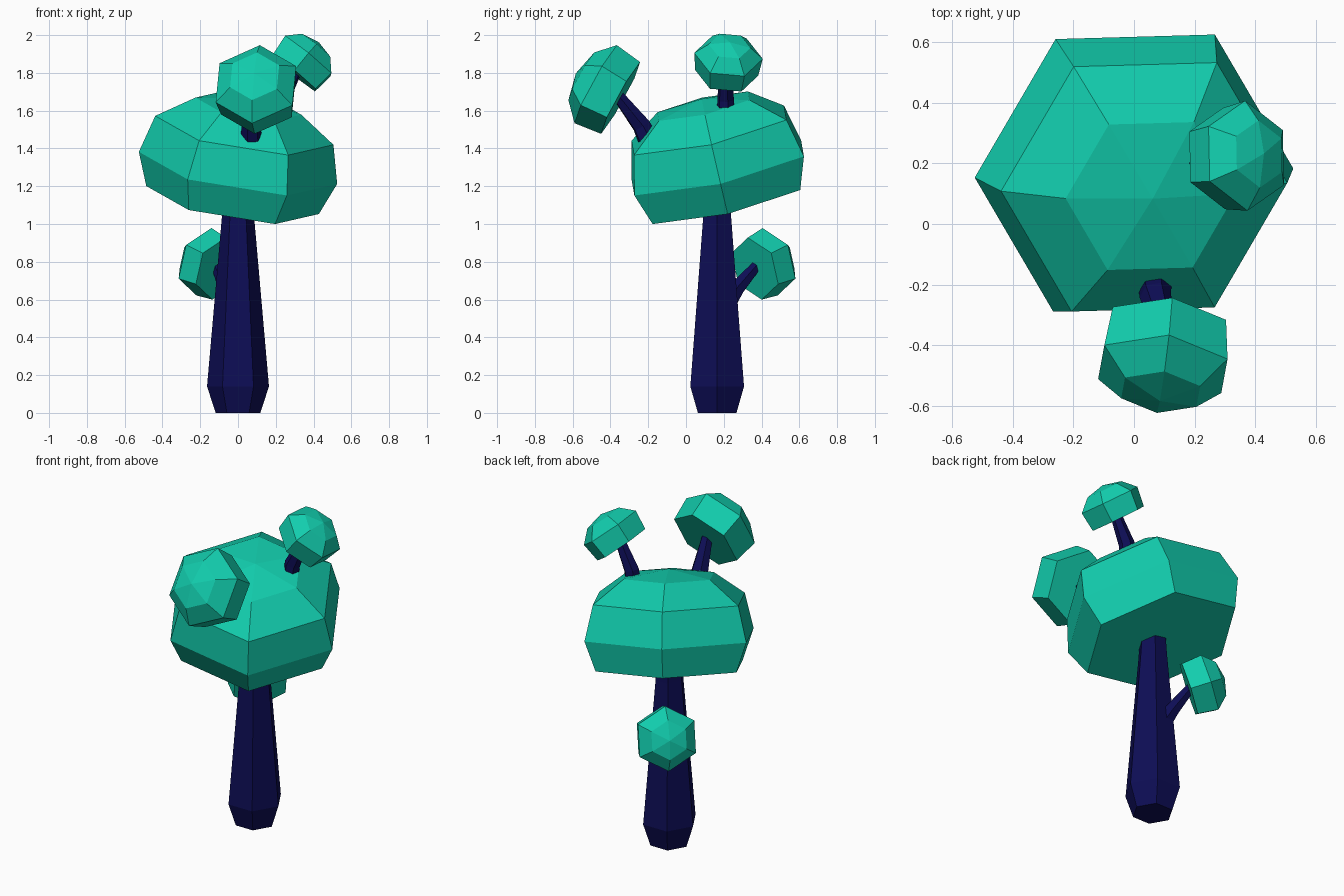
import bpy, bmesh, math
from mathutils import Vector

if "Cube" in bpy.data.objects:
    bpy.data.objects.remove(bpy.data.objects["Cube"])


def material(name, rgb):
    m = bpy.data.materials.new(name)
    m.diffuse_color = (*rgb, 1)
    m.use_nodes = True
    m.node_tree.nodes["Principled BSDF"].inputs["Base Color"].default_value = m.diffuse_color
    return m


GREEN = material("teal_leaves", (0.006, 0.61, 0.42))
NAVY = material("dark_navy_bark", (0.004, 0.004, 0.09))


def loft(name, rings, mat, apex=None):
    """Skin six-sided rings (centre, axis, first corner direction, radius)."""
    bm = bmesh.new()
    loops = []
    for centre, axis, ref, radius in rings:
        n = Vector(axis).normalized()
        u = Vector(ref)
        u = (u - n * u.dot(n)).normalized()
        v = n.cross(u)
        loops.append([bm.verts.new(Vector(centre) + radius * (
            u * math.cos(i * math.pi / 3) + v * math.sin(i * math.pi / 3)))
            for i in range(6)])
    for a, b in zip(loops, loops[1:]):
        for i in range(6):
            j = (i + 1) % 6
            bm.faces.new((a[i], a[j], b[j], b[i]))
    bm.faces.new(loops[0][::-1])
    if apex is None:
        bm.faces.new(loops[-1])
    else:
        tip = bm.verts.new(apex)
        for i in range(6):
            bm.faces.new((loops[-1][i], loops[-1][(i + 1) % 6], tip))
    bmesh.ops.recalc_face_normals(bm, faces=bm.faces)
    mesh = bpy.data.meshes.new(name)
    bm.to_mesh(mesh)
    bm.free()
    mesh.materials.append(mat)
    ob = bpy.data.objects.new(name, mesh)
    bpy.context.collection.objects.link(ob)
    return ob


def crown(name, centre, axis, ref, profile, tip):
    """Dome of leaves: profile holds (height along axis, radius)."""
    c, n = Vector(centre), Vector(axis).normalized()
    loft(name, [(c + n * h, n, ref, r) for h, r in profile], GREEN, c + n * tip)


def stem(name, path, radii):
    """Tapered six-sided branch along a path."""
    pts = [Vector(p) for p in path]
    rings = []
    for i, p in enumerate(pts):
        d = pts[min(i + 1, len(pts) - 1)] - pts[max(i - 1, 0)]
        rings.append((p, d, (0.3, 1, 0), radii[i]))
    loft(name, rings, NAVY)


# Trunk
loft("trunk", [((0, 0.165, z), (0, 0, 1), (1, 0, 0), r) for z, r in
               ((0, 0.118), (0.14, 0.164), (1.03, 0.086), (1.2, 0.075))], NAVY)

# Large tilted crown
crown("main_crown", (0, 0.168, 1.297), (0.162, -0.223, 0.961),
      (0.525, 0.015, -0.085),
      ((-0.177, 0.463), (0, 0.532), (0.207, 0.478), (0.34, 0.284)), 0.38)

# Small crowns share one dome shape at different sizes
SMALL = ((-0.64, 0.92), (0, 1), (0.37, 0.61))
for name, centre, axis, ref, s in (
        ("front_crown", (0.095, -0.478, 1.74), (-0.08, -0.87, 0.48),
         (0.02, 0.107, 0.205), 0.236),
        ("top_crown", (0.37, 0.225, 1.89), (0.62, 0.08, 0.76),
         (0.05, 1, 0), 0.182),
        ("low_crown", (-0.18, 0.445, 0.80), (-0.674, 0.674, 0.30),
         (0, 0, 1), 0.187)):
    crown(name, centre, axis, ref, [(h * s, r * s) for h, r in SMALL], 0.51 * s)

# Branches
stem("front_branch", ((0.07, -0.19, 1.42), (0.07, -0.235, 1.52), (0.105, -0.36, 1.68)),
     (0.058, 0.052, 0.034))
stem("top_branch", ((0.21, 0.21, 1.52), (0.23, 0.21, 1.66), (0.31, 0.21, 1.82)),
     (0.048, 0.046, 0.032))
stem("low_branch", ((-0.02, 0.20, 0.56), (-0.06, 0.27, 0.66), (-0.11, 0.37, 0.775)),
     (0.06, 0.045, 0.03))
